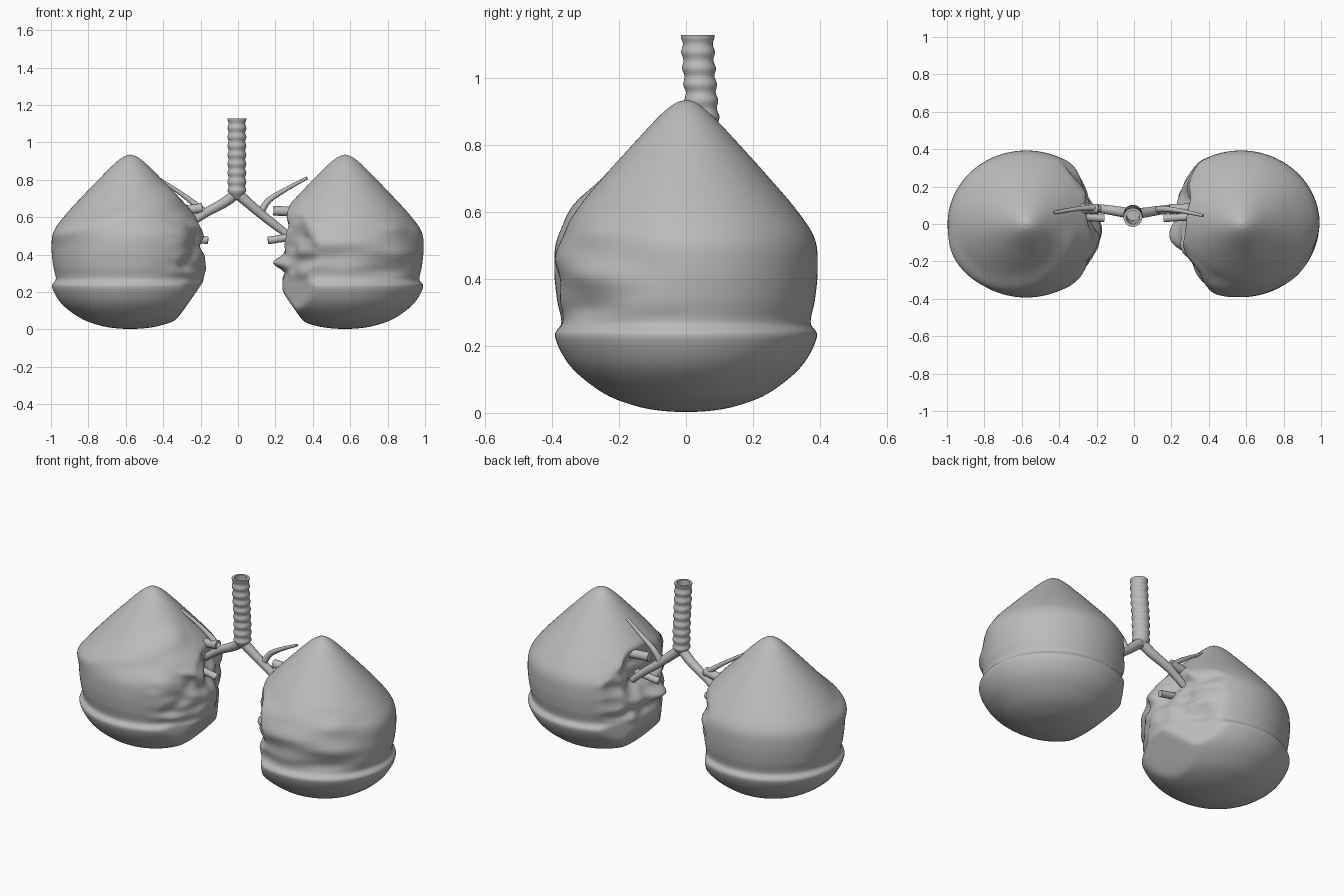
import bpy, bmesh, math
from mathutils import Vector, noise

cube = bpy.data.objects.get("Cube")
if cube:
    bpy.data.objects.remove(cube, do_unlink=True)

grey = bpy.data.materials.new("soft grey")
grey.use_nodes = True
grey.diffuse_color = (0.5, 0.5, 0.5, 1)
grey.node_tree.nodes["Principled BSDF"].inputs["Base Color"].default_value = (0.5, 0.5, 0.5, 1)


def add_mesh(name, bm, angle):
    bmesh.ops.recalc_face_normals(bm, faces=bm.faces)
    mesh = bpy.data.meshes.new(name)
    bm.to_mesh(mesh)
    bm.free()
    mesh.materials.append(grey)
    ob = bpy.data.objects.new(name, mesh)
    bpy.context.collection.objects.link(ob)
    bpy.ops.object.select_all(action='DESELECT')
    bpy.context.view_layer.objects.active = ob
    ob.select_set(True)
    bpy.ops.object.shade_smooth_by_angle(angle=math.radians(angle))


def skin(bm, rings):
    """Bridge successive rings of points with quads and cap both ends."""
    loops = [[bm.verts.new(p) for p in ring] for ring in rings]
    n = len(loops[0])
    for a, b in zip(loops, loops[1:]):
        for i in range(n):
            j = (i + 1) % n
            bm.faces.new((a[i], a[j], b[j], b[i]))
    bm.faces.new(loops[0])
    bm.faces.new(loops[-1])


def spline(points, steps):
    """Catmull-Rom curve through the points."""
    pts = [Vector(p) for p in points]
    pts = [2 * pts[0] - pts[1]] + pts + [2 * pts[-1] - pts[-2]]
    out = []
    for a, b, c, d in zip(pts, pts[1:], pts[2:], pts[3:]):
        for s in range(steps):
            t = s / steps
            out.append(0.5 * (2 * b + (c - a) * t + (2 * a - 5 * b + 4 * c - d) * t * t
                              + (3 * b - a - 3 * c + d) * t ** 3))
    return out + [pts[-2]]


def smooth(a, b, v):
    t = max(0, min(1, (v - a) / (b - a)))
    return t * t * (3 - 2 * t)


def bump(v, width):
    return math.exp(-(v / width) ** 2)


def press(p, direction, limit, soft=0.02):
    """Flatten whatever stands beyond a plane, with a rounded transition."""
    n = Vector(direction).normalized()
    excess = p.dot(n) - limit + soft
    if excess > 0:
        p -= n * (excess - soft * math.tanh(excess / soft))


# Lungs: rounded base, a ledge above it, a full middle and a pointed apex
PROFILE = [(0.004, 0.002), (0.07, 0.006), (0.14, 0.018), (0.23, 0.05), (0.31, 0.105),
           (0.36, 0.16), (0.391, 0.23), (0.372, 0.27), (0.385, 0.34), (0.393, 0.43),
           (0.384, 0.52), (0.33, 0.605), (0.245, 0.705), (0.155, 0.805), (0.08, 0.885),
           (0.035, 0.922), (0.003, 0.934)]


def lung(name, centre, limit, front_limit, back_limit, base_limit):
    side = math.copysign(1, centre)
    segs = 128
    rings = []
    for r, z, _ in spline([(r, z, 0) for r, z in PROFILE], 7):
        ring = []
        for i in range(segs):
            a = math.tau * i / segs
            out, back = math.cos(a), math.sin(a)       # outward and backward
            seed = Vector((out * 1.5, back * 1.5 + 7 * side, z * 11))
            band = smooth(0.24, 0.32, z) * (1 - smooth(0.56, 0.7, z))
            front = smooth(-0.1, 0.6, -back)
            inner = smooth(0.35, 0.85, -out)
            k = r
            if side > 0:
                # horizontal folds across the front
                k += front * band * (0.022 * noise.noise(seed) - 0.01)
            else:
                # oblique fissure ridge
                k += 0.018 * bump(z - 0.62 + 0.11 * out, 0.05) * smooth(0, 0.5, -back)
            p = Vector((out * k * 1.07, back * k, z))
            # flattened, creased inner face with a hollow for the airways
            lim = limit - 0.09 * bump(z - 0.56, 0.14) * bump(p.y - 0.1, 0.18)
            crease = 0.04 * band * noise.noise(Vector((p.y * 9, z * 12, 3 * side)))
            flap = 0.055 * bump(z - 0.36, 0.035) * bump(p.y + 0.05, 0.1) if side > 0 else 0
            press(p, (-1, 0, 0), lim + crease + flap)
            press(p, (-0.87, -0.5, 0), front_limit + crease + flap)
            press(p, (-0.87, 0.5, 0), back_limit + crease)
            press(p, (-0.82, 0, -0.57), base_limit)
            p.y += 0.02 * inner * band * noise.noise(seed * 1.7)
            ring.append((centre + p.x * side, p.y, p.z))
        rings.append(ring)
    bm = bmesh.new()
    skin(bm, rings)
    add_mesh(name, bm, 50)


lung("left_lung", 0.572, 0.335, 0.325, 0.365, 0.16)
lung("right_lung", -0.576, 0.4, 0.39, 0.355, 0.175)


# Trachea: ringed tube, open at the top
def circle(z, r):
    y = 0.052 - 0.017 * smooth(0.8, 1.125, z)
    return [(-0.006 + r * math.cos(t * math.tau / 32), y + r * math.sin(t * math.tau / 32), z)
            for t in range(32)]


rings = [circle(0.695, 0.02), circle(0.72, 0.037)]
for i in range(65):
    z = 0.74 + 0.387 * i / 64
    rings.append(circle(z, 0.0475 + 0.003 * math.cos(math.tau * (z - 0.74) / 0.048)))
rings += [circle(1.127, 0.036), circle(0.78, 0.034)]
bm = bmesh.new()
skin(bm, rings)
add_mesh("trachea", bm, 50)


def tube(name, points, r0, r1):
    path = spline(points, 6)
    rings = []
    for i, p in enumerate(path):
        d = (path[min(i + 1, len(path) - 1)] - path[max(i - 1, 0)]).normalized()
        u = d.cross(Vector((0, 1, 0))).normalized()
        v = d.cross(u)
        r = r0 + (r1 - r0) * i / (len(path) - 1)
        rings.append([p + r * (u * math.cos(t * math.tau / 16) + v * math.sin(t * math.tau / 16))
                      for t in range(16)])
    bm = bmesh.new()
    skin(bm, rings)
    add_mesh(name, bm, 40)


# Main bronchi and their branches
tube("left_bronchus", [(-0.012, 0.053, 0.735), (0.05, 0.06, 0.68), (0.15, 0.075, 0.595),
                       (0.24, 0.085, 0.525), (0.3, 0.09, 0.47)], 0.03, 0.018)
tube("right_bronchus", [(0, 0.053, 0.735), (-0.07, 0.065, 0.68), (-0.17, 0.08, 0.625),
                        (-0.25, 0.085, 0.57), (-0.31, 0.09, 0.52)], 0.03, 0.018)
tube("left_upper_branch", [(0.12, 0.075, 0.625), (0.165, 0.08, 0.69), (0.25, 0.07, 0.745),
                           (0.37, 0.045, 0.81)], 0.02, 0.008)
tube("right_upper_branch", [(-0.17, 0.08, 0.62), (-0.23, 0.085, 0.67), (-0.31, 0.08, 0.73),
                            (-0.43, 0.06, 0.81)], 0.02, 0.008)

# Cut vessel stubs at the inner faces
for side, label in ((1, "left"), (-1, "right")):
    tube(label + "_upper_vessel", [(0.19 * side, 0.08, 0.635 + (side < 0) * 0.015),
                                   (0.36 * side, 0.085, 0.625)], 0.026, 0.026)
    tube(label + "_lower_vessel", [(0.16 * side, 0.03, 0.475),
                                   (0.32 * side, 0.04, 0.5)], 0.02, 0.02)
